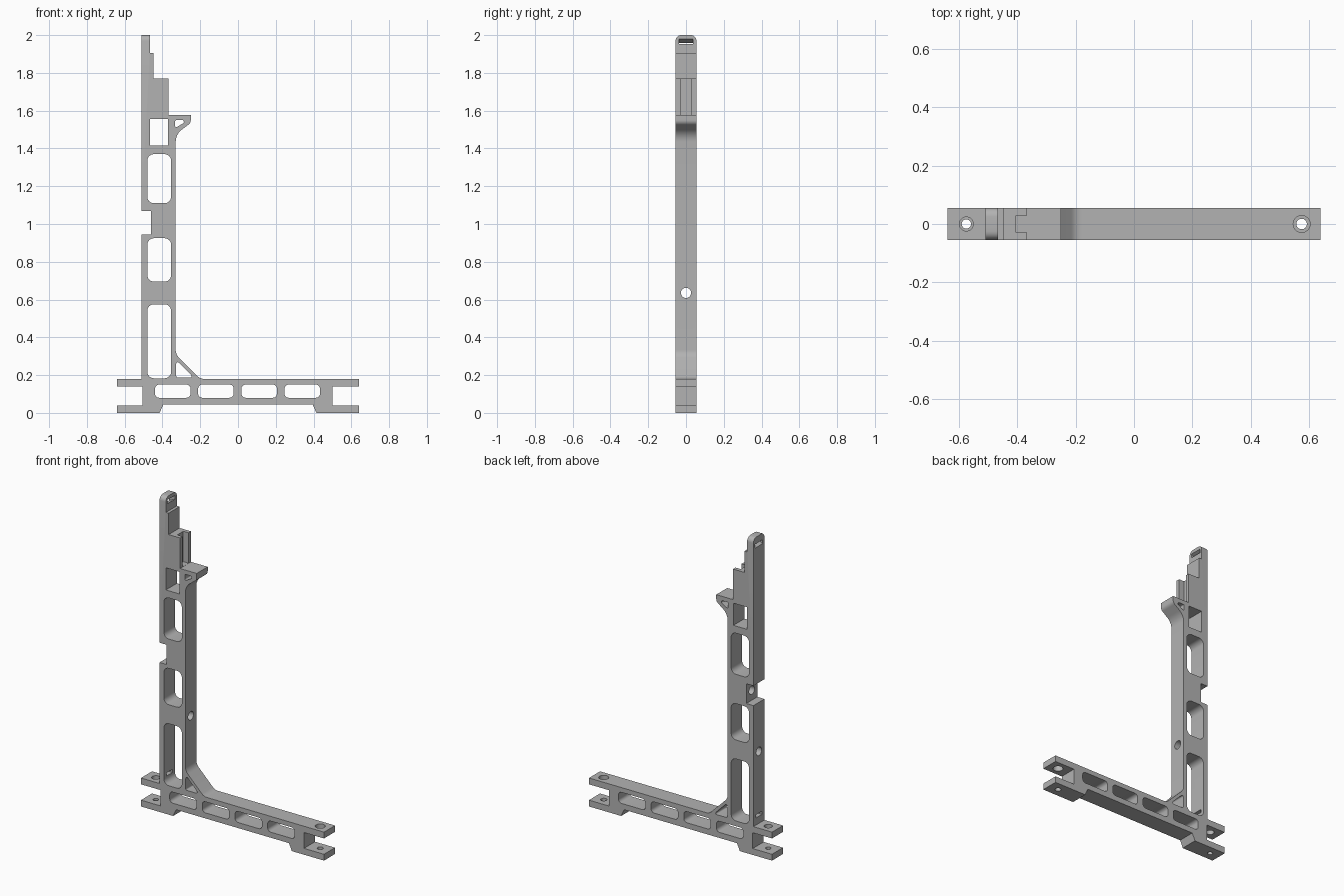
import bpy, bmesh, math
from mathutils import Vector, Matrix

cube = bpy.data.objects.get("Cube")
if cube:
    bpy.data.objects.remove(cube, do_unlink=True)

HALF = 0.055          # half thickness of the bracket
cutters = []

grey = bpy.data.materials.new("plain grey")
grey.use_nodes = True
colour = (0.45, 0.45, 0.45, 1)
grey.diffuse_color = colour
grey.node_tree.nodes["Principled BSDF"].inputs["Base Color"].default_value = colour


def fillet(points, steps=6):
    """Round each (x, z, radius) corner of a closed outline."""
    out = []
    for i, (x, z, r) in enumerate(points):
        p = Vector((x, z))
        if not r:
            out.append(p)
            continue
        a = (Vector(points[i - 1][:2]) - p).normalized()
        b = (Vector(points[(i + 1) % len(points)][:2]) - p).normalized()
        half = a.angle(b) / 2
        centre = p + (a + b).normalized() * r / math.sin(half)
        start = p + a * r / math.tan(half) - centre
        end = p + b * r / math.tan(half) - centre
        sweep = start.angle_signed(end)
        for k in range(steps + 1):
            out.append(centre + Matrix.Rotation(-sweep * k / steps, 2) @ start)
    return out


def finish(name, bm):
    bmesh.ops.recalc_face_normals(bm, faces=bm.faces)
    mesh = bpy.data.meshes.new(name)
    bm.to_mesh(mesh)
    bm.free()
    mesh.materials.append(grey)
    obj = bpy.data.objects.new(name, mesh)
    bpy.context.collection.objects.link(obj)
    return obj


def plate(name, points, half):
    """Extrude an outline in the x-z plane symmetrically along y."""
    bm = bmesh.new()
    face = bm.faces.new([bm.verts.new((p.x, -half, p.y)) for p in fillet(points)])
    new = bmesh.ops.extrude_face_region(bm, geom=[face])["geom"]
    verts = [v for v in new if isinstance(v, bmesh.types.BMVert)]
    bmesh.ops.translate(bm, vec=(0, 2 * half, 0), verts=verts)
    return finish(name, bm)


def cut_outline(points, half=0.1):
    cutters.append(plate("cutter", points, half))


def window(x0, x1, z0, z1, r, half=0.1):
    cut_outline([(x0, z0, r), (x1, z0, r), (x1, z1, r), (x0, z1, r)], half)


def bore(centre, radius, depth, axis, sides=24):
    bm = bmesh.new()
    bmesh.ops.create_cone(bm, cap_ends=True, segments=sides,
                          radius1=radius, radius2=radius, depth=depth)
    turn = Matrix.Rotation(math.pi / 2, 4, 'Z') @ Matrix.Rotation(math.pi / 2, 4, 'X') if axis == 'X' else Matrix()
    bm.transform(Matrix.Translation(centre) @ turn)
    cutters.append(finish("cutter", bm))


# Side outline: forked foot, upright, ledge and stepped tip
outline = [
    (-0.64, 0, 0), (-0.415, 0, 0), (-0.395, 0.045, 0),
    (0.395, 0.045, 0), (0.415, 0, 0), (0.64, 0, 0),
    (0.64, 0.04, 0), (0.5, 0.04, 0), (0.5, 0.14, 0), (0.64, 0.14, 0),
    (0.64, 0.18, 0), (-0.2, 0.18, 0.05), (-0.33, 0.31, 0.06),
    (-0.33, 1.475, 0.08), (-0.25, 1.535, 0.03), (-0.25, 1.577, 0),
    (-0.367, 1.577, 0), (-0.367, 1.77, 0), (-0.447, 1.77, 0),
    (-0.447, 1.905, 0), (-0.466, 1.905, 0), (-0.466, 2, 0), (-0.51, 2, 0),
    (-0.51, 1.07, 0), (-0.46, 1.07, 0), (-0.46, 0.945, 0), (-0.51, 0.945, 0),
    (-0.51, 0.18, 0), (-0.64, 0.18, 0), (-0.64, 0.14, 0),
    (-0.505, 0.14, 0), (-0.505, 0.04, 0), (-0.64, 0.04, 0),
]
frame = plate("bracket_frame", outline, HALF)

# Lightening windows in the upright and foot
for z0, z1 in ((0.183, 0.575), (0.695, 0.925), (1.11, 1.37)):
    window(-0.48, -0.354, z0, z1, 0.035)
window(-0.466, -0.37, 1.415, 1.555, 0)
for x in (-0.345, -0.117, 0.112, 0.34):
    window(x - 0.094, x + 0.094, 0.08, 0.15, 0.022)

# Triangular holes in the brace and ledge
cut_outline([(-0.327, 0.187, 0.008), (-0.235, 0.187, 0.008), (-0.327, 0.28, 0.008)])
cut_outline([(-0.333, 1.508, 0.007), (-0.285, 1.536, 0.007),
             (-0.29, 1.55, 0.004), (-0.333, 1.55, 0.007)])

# Groove on the inner face below the tip
window(-0.404, -0.3, 1.578, 1.85, 0, 0.03)

# Slanted strap slot at the tip and small slot near the foot
cut_outline([(-0.54, 1.92, 0), (-0.44, 1.966, 0), (-0.44, 1.99, 0), (-0.54, 1.945, 0)], 0.038)
window(-0.55, -0.47, 0.225, 0.245, 0, 0.03)

# Fork bolt holes, wider in the upper arms
for x, wide, narrow in ((-0.575, 0.024, 0.016), (0.575, 0.029, 0.018)):
    bore((x, 0, 0.16), wide, 0.08, 'Z')
    bore((x, 0, 0.02), narrow, 0.08, 'Z')

# Cross bolt with hexagonal nut pocket, and blind hole in the notch
bore((-0.42, 0, 0.635), 0.027, 0.4, 'X')
bore((-0.33, 0, 0.635), 0.045, 0.09, 'X', 6)
bore((-0.45, 0, 1.008), 0.027, 0.12, 'X')

# Rounded shoulders of the tip
for side in (-1, 1):
    bm = bmesh.new()
    arc = [(side * (HALF - 0.03 + 0.03 * math.sin(a)), 1.97 + 0.03 * math.cos(a))
           for a in (math.pi / 2 * k / 6 for k in range(7))]
    ring = arc + [(side * 0.08, 1.97), (side * 0.08, 2.03), (side * (HALF - 0.03), 2.03)]
    face = bm.faces.new([bm.verts.new((-0.6, y, z)) for y, z in ring])
    new = bmesh.ops.extrude_face_region(bm, geom=[face])["geom"]
    bmesh.ops.translate(bm, vec=(0.2, 0, 0),
                        verts=[v for v in new if isinstance(v, bmesh.types.BMVert)])
    cutters.append(finish("cutter", bm))

# Apply all cuts and remove the cutters
bpy.context.view_layer.objects.active = frame
for cutter in cutters:
    mod = frame.modifiers.new("cut", 'BOOLEAN')
    mod.operation = 'DIFFERENCE'
    mod.solver = 'EXACT'
    mod.object = cutter
    bpy.ops.object.modifier_apply(modifier=mod.name)
    bpy.data.objects.remove(cutter, do_unlink=True)

bpy.ops.object.select_all(action='DESELECT')
frame.select_set(True)
bpy.ops.object.shade_smooth_by_angle(angle=math.radians(30))
